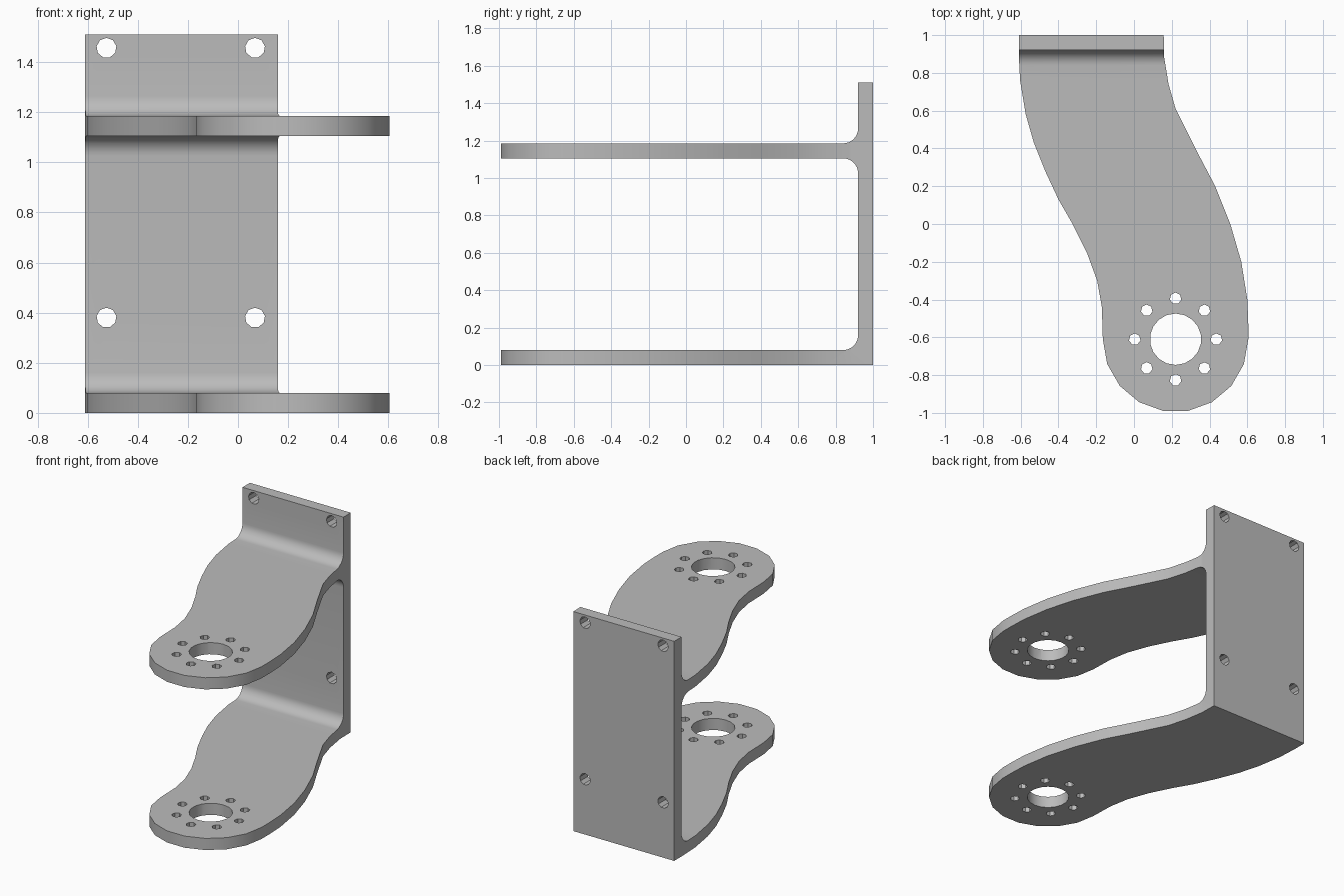
import bpy, bmesh, math
from mathutils import Matrix, Vector

cube = bpy.data.objects.get("Cube")
if cube:
    bpy.data.objects.remove(cube)

steel = bpy.data.materials.new("light_grey_metal")
steel.use_nodes = True
grey = (0.5, 0.5, 0.5, 1)
steel.diffuse_color = grey
steel.node_tree.nodes["Principled BSDF"].inputs["Base Color"].default_value = grey


def arc(cx, cy, r, start, end, steps):
    angles = [math.radians(start + (end - start) * i / steps) for i in range(steps + 1)]
    return [(cx + r * math.cos(a), cy + r * math.sin(a)) for a in angles]


def make_object(name, bm):
    bmesh.ops.recalc_face_normals(bm, faces=bm.faces)
    mesh = bpy.data.meshes.new(name)
    bm.to_mesh(mesh)
    bm.free()
    mesh.materials.append(steel)
    obj = bpy.data.objects.new(name, mesh)
    bpy.context.collection.objects.link(obj)
    return obj


def extrude_outline(name, points, direction):
    bm = bmesh.new()
    face = bm.faces.new([bm.verts.new(p) for p in points])
    solid = bmesh.ops.extrude_face_region(bm, geom=[face])
    moved = [v for v in solid["geom"] if isinstance(v, bmesh.types.BMVert)]
    bmesh.ops.translate(bm, verts=moved, vec=Vector(direction))
    return make_object(name, bm)


def cut(target, cutter, operation):
    cutter.hide_render = True
    mod = target.modifiers.new(operation, 'BOOLEAN')
    mod.operation = operation
    mod.solver = 'EXACT'
    mod.object = cutter
    bpy.context.view_layer.objects.active = target
    bpy.ops.object.modifier_apply(modifier=mod.name)
    bpy.data.objects.remove(cutter)


# Side section: back plate, two arms and their fillets
r = 0.08
front, plate, back, top = -1.1, 0.92, 1.0, 1.51
low_top, up_bottom, up_top = 0.08, 1.105, 1.185
section = [(front, 0), (back, 0), (back, top), (plate, top)]
section += arc(plate - r, up_top + r, r, 0, -90, 8)
section += [(front, up_top), (front, up_bottom)]
section += arc(plate - r, up_bottom - r, r, 90, 0, 8)
section += arc(plate - r, low_top + r, r, 0, -90, 8)
section += [(front, low_top)]
bracket = extrude_outline("bracket", [(-1, y, z) for y, z in section], (2, 0, 0))

# Plan outline: S-curved arm with a round end
hub_x, hub_y = 0.22, -0.61
left_edge = [(-0.61, 1.1), (-0.61, 0.9), (-0.603, 0.76), (-0.573, 0.58), (-0.53, 0.43),
             (-0.47, 0.28), (-0.4, 0.13), (-0.325, 0), (-0.25, -0.15), (-0.195, -0.3),
             (-0.17, -0.44)]
right_edge = [(0.605, -0.53), (0.6, -0.4), (0.568, -0.2), (0.51, 0), (0.43, 0.2),
              (0.33, 0.39), (0.22, 0.61), (0.183, 0.74), (0.16, 0.88), (0.155, 1.1)]
plan = left_edge + arc(hub_x, hub_y, 0.385, 180, 360, 9) + right_edge
cut(bracket, extrude_outline("plan", [(x, y, -0.2) for x, y in plan], (0, 0, 2)), 'INTERSECT')

# Holes: hub bore, ring of screw holes, plate mounting holes
bm = bmesh.new()


def hole(location, radius, sides, depth, rotation=Matrix()):
    bmesh.ops.create_cone(bm, cap_ends=True, segments=sides, radius1=radius, radius2=radius,
                          depth=depth, matrix=Matrix.Translation(location) @ rotation)


hole((hub_x, hub_y, 0.6), 0.136, 18, 2)
for i in range(8):
    a = i * math.pi / 4
    hole((hub_x + 0.216 * math.cos(a), hub_y + 0.216 * math.sin(a), 0.6), 0.031, 7, 2)
for x in (-0.525, 0.068):
    for z in (0.38, 1.457):
        hole((x, 0.96, z), 0.04, 9, 0.3, Matrix.Rotation(math.pi / 2, 4, 'X'))
cut(bracket, make_object("holes", bm), 'DIFFERENCE')

# Smooth curved walls, sharp edges kept
for o in bpy.context.selected_objects:
    o.select_set(False)
bracket.select_set(True)
bpy.context.view_layer.objects.active = bracket
bpy.ops.object.shade_smooth_by_angle(angle=math.radians(30))
